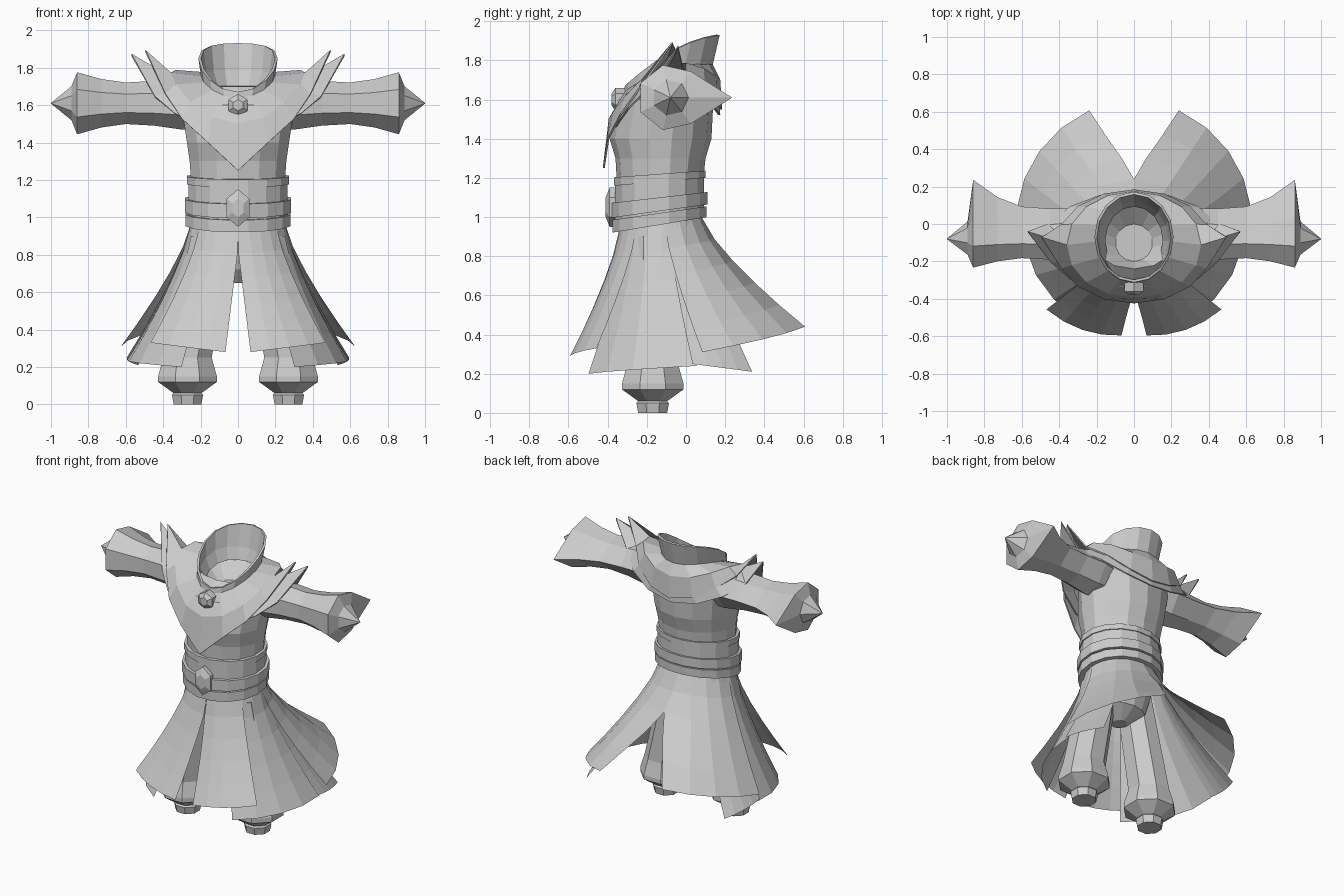
import bpy
import bmesh
from math import cos, sin, tau, pi, radians
from mathutils import Vector

if "Cube" in bpy.data.objects:
    bpy.data.objects.remove(bpy.data.objects["Cube"])


def skin(name, rows, closed=True, mirror=False, thickness=0):
    """Bridge rows of points into a flat-faced surface."""
    bm = bmesh.new()
    grid = [[bm.verts.new(point) for point in row] for row in rows]
    count = len(rows[0])
    for upper, lower in zip(grid, grid[1:]):
        for i in range(count if closed else count - 1):
            j = (i + 1) % count
            bm.faces.new((upper[i], upper[j], lower[j], lower[i]))
    if closed:
        bm.faces.new(grid[0])
        bm.faces.new(grid[-1])
    bmesh.ops.remove_doubles(bm, verts=bm.verts, dist=0.001)
    bmesh.ops.recalc_face_normals(bm, faces=bm.faces)
    mesh = bpy.data.meshes.new(name)
    bm.to_mesh(mesh)
    bm.free()
    obj = bpy.data.objects.new(name, mesh)
    bpy.context.collection.objects.link(obj)
    if mirror:
        obj.modifiers.new("Mirror", 'MIRROR').use_clip = True
    if thickness:
        shell = obj.modifiers.new("Thickness", 'SOLIDIFY')
        shell.thickness = thickness
        shell.offset = 0


def oval(x, y, z, rx, ry, sides, tilt=0):
    """Horizontal ring, optionally rising towards the back."""
    angles = [tau * (i + 0.5) / sides for i in range(sides)]
    return [(x + rx * cos(a), y + ry * sin(a), z + tilt * ry * sin(a)) for a in angles]


def around(y, rx, ry, z, lift, bulge, peak=0, drop=0):
    """Half ring, front to back: lift raises the back, bulge the side, peak a side tip, drop a front tip."""
    steps = 8
    points = []
    for i in range(steps + 1):
        a = pi * i / steps
        spike = peak if i == steps // 2 else 0
        height = z - lift * cos(a) + bulge * sin(a) ** 2 + spike
        if i == 0:
            height -= drop
        points.append(Vector((rx * sin(a) + spike / 2, y - ry * cos(a) + spike / 3, height)))
    return points


def between(row, other, t):
    return [p.lerp(q, t) for p, q in zip(row, other)]


def mix(pair, t):
    return pair[0] + (pair[1] - pair[0]) * t


def stud(name, y, z, width, height):
    """Six-sided ornament with a bevelled front."""
    rows = []
    for depth, size in ((0, 1), (0.05, 1), (0.07, 0.5)):
        rows.append([(size * width * sin(tau * i / 6), y - depth, z + size * height * cos(tau * i / 6))
                     for i in range(6)])
    skin(name, rows)


def panel(name, waist, hem, radii, heights, split=0):
    """Flared cloth between two angles from the front; split is where the inner edge opens."""
    columns, levels = 5, 5
    rows = []
    for level in range(levels + 1):
        t = level / levels
        row = []
        for i in range(columns):
            s = i / (columns - 1)
            a, b = radians(mix(waist, s)), radians(mix(hem, s))
            radius = mix(radii, s)
            top = Vector((0.25 * sin(a), -0.13 - 0.21 * cos(a), 0.97 - 0.03 * cos(a)))
            foot = Vector((radius * sin(b), -0.05 - radius * cos(b), mix(heights, s)))
            point = top.lerp(foot, t ** 1.3)
            point.z = mix((top.z, foot.z), t)
            if split and sin(a) < 0.01:
                point.x = foot.x * max(0, (t - split) / (1 - split))
            row.append(point)
        rows.append(row)
    skin(name, rows, closed=False, mirror=True)


# Torso: height, half width, front, back
body = [(0.65, 0.05, -0.2, -0.1), (0.72, 0.17, -0.26, 0), (0.95, 0.24, -0.34, 0.06),
        (1.3, 0.265, -0.36, 0.1), (1.4, 0.28, -0.39, 0.13), (1.6, 0.31, -0.35, 0.14),
        (1.7, 0.24, -0.24, 0.12), (1.6, 0.1, -0.2, 0)]
skin("torso", [oval(0, (front + back) / 2, z, width, (back - front) / 2, 14)
               for z, width, front, back in body])


# Belt with raised bands, tilting more towards its lower edge
def band(name, top, bottom, radius):
    rows = []
    for z, r in ((top, radius - 0.03), (top, radius), (bottom, radius), (bottom, radius - 0.03)):
        rows.append(oval(0, -0.135, z, r, r * 0.86, 16, tilt=0.08 + (1.2 - z) * 0.35))
    skin(name, rows)


band("belt", 1.2, 0.96, 0.27)
band("upper_belt_band", 1.22, 1.18, 0.277)
band("middle_belt_band", 1.1, 1.03, 0.29)
band("lower_belt_band", 1.02, 0.96, 0.285)
stud("belt_buckle", -0.34, 1.05, 0.07, 0.1)
stud("mantle_clasp", -0.31, 1.6, 0.06, 0.06)

# Sleeve with a rear cuff corner that grows outward, ending in a spiked hand stub
arm = [(0.2, 0.8), (0.3, 0.85), (0.45, 0.72), (0.6, 0.67), (0.73, 0.78), (0.86, 1), (0.89, 0.55), (1, 0.01)]
corners = 7
rows = []
for x, size in arm:
    reach = 0.17 * size
    ring = []
    for i in range(corners):
        a = tau * i / corners
        corner = 1 + (x - 0.2) * 1.3 if i == 0 and x < 0.88 else 1
        ring.append((x, -0.08 + reach * cos(a) * corner, 1.61 + reach * sin(a)))
    rows.append(ring)
skin("sleeve", rows, mirror=True)

# Legs with bulging boots, leaning inward towards the hips
leg = [(0, 0.08), (0.05, 0.09), (0.06, 0.08), (0.12, 0.17), (0.15, 0.17), (0.25, 0.14), (0.9, 0.12)]
skin("leg", [oval(0.27 - 0.2 * max(0, z - 0.25), -0.17, z, r, r, 8) for z, r in leg], mirror=True)

# Mantle with pointed front and raised shoulder tips
neck = around(-0.09, 0.19, 0.22, 1.71, lift=0.07, bulge=0.04)
shoulder = around(-0.11, 0.36, 0.28, 1.6, lift=0.1, bulge=0.17)
hem = around(-0.12, 0.42, 0.3, 1.45, lift=0.1, bulge=0.29, peak=0.15, drop=0.1)
skin("mantle", [neck, shoulder, hem], closed=False, mirror=True, thickness=0.01)

# Wider shoulder layer underneath
inner = between(neck, shoulder, 0.9)
for point in inner:
    point.z -= 0.03
wide_hem = around(-0.1, 0.48, 0.27, 1.48, lift=0.04, bulge=0.21, peak=0.18)
skin("under_mantle", [inner, wide_hem], closed=False, mirror=True, thickness=0.01)

# Standing collar
foot = around(-0.09, 0.16, 0.19, 1.63, lift=0.07, bulge=0.04)
rim = around(-0.07, 0.205, 0.235, 1.8, lift=0.13, bulge=0.05)
middle = between(neck, rim, 0.4)
skin("collar", [foot, neck, middle, rim], closed=False, mirror=True, thickness=0.014)

# Skirt: waist angles, hem angles, hem radii, hem heights
panel("front_skirt_panel", (0, 55), (7, 49), (0.55, 0.62), (0.28, 0.33), split=0.17)
panel("side_skirt_panel", (35, 110), (34, 100), (0.54, 0.6), (0.2, 0.24))
panel("rear_under_panel", (100, 150), (98, 126), (0.6, 0.66), (0.25, 0.21))
panel("rear_skirt_tail", (180, 95), (160, 102), (0.7, 0.64), (0.44, 0.31), split=0.45)
